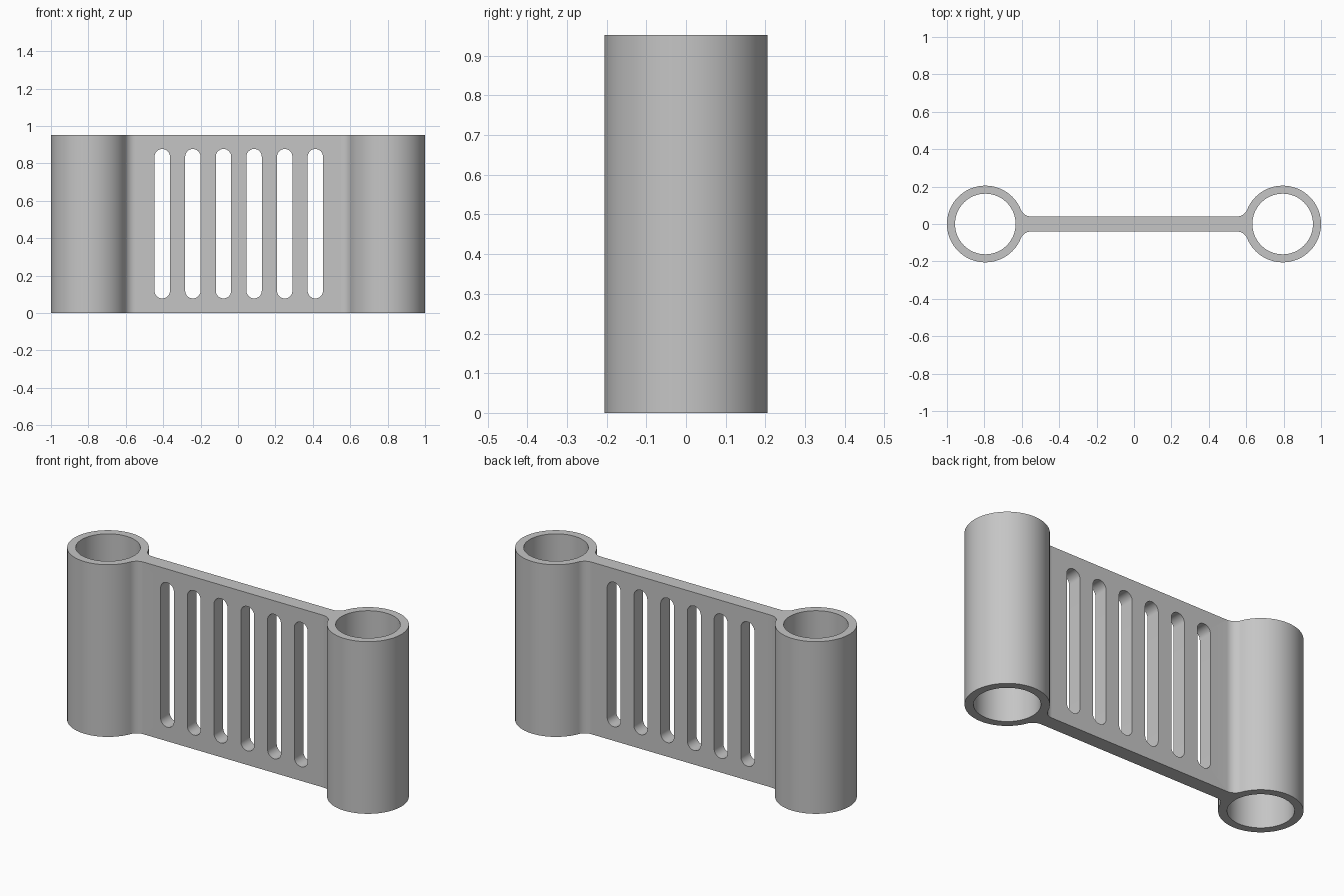
import bpy, bmesh
from math import sin, cos, pi, atan2, sqrt

H = 0.952                                  # overall height
TUBE_X, OUTER, BORE = 0.795, 0.205, 0.162  # tube position and radii
HALF_T, FILLET = 0.04, 0.06                # web half thickness, blend radius
SLOT_R, SLOT_LOW, SLOT_HIGH = 0.041, 0.078, 0.877

if "Cube" in bpy.data.objects:
    bpy.data.objects.remove(bpy.data.objects["Cube"])

grey = bpy.data.materials.new("plain grey")
grey.use_nodes = True
grey.diffuse_color = (0.56, 0.56, 0.56, 1)
grey.node_tree.nodes["Principled BSDF"].inputs["Base Color"].default_value = grey.diffuse_color


def arc(cx, cy, r, a0, a1, n):
    return [(cx + r * cos(a0 + (a1 - a0) * i / n), cy + r * sin(a0 + (a1 - a0) * i / n))
            for i in range(n + 1)]


def prism(name, points, vector):
    """Extrude a closed loop of 3D points along a vector."""
    bm = bmesh.new()
    face = bm.faces.new([bm.verts.new(p) for p in points])
    new = bmesh.ops.extrude_face_region(bm, geom=[face])["geom"]
    bmesh.ops.translate(bm, vec=vector, verts=[v for v in new if isinstance(v, bmesh.types.BMVert)])
    bmesh.ops.recalc_face_normals(bm, faces=bm.faces)
    mesh = bpy.data.meshes.new(name)
    bm.to_mesh(mesh)
    bm.free()
    mesh.materials.append(grey)
    ob = bpy.data.objects.new(name, mesh)
    bpy.context.collection.objects.link(ob)
    return ob


# Outline: right tube wall with blends into the web, then rotated half a turn
blend_y = HALF_T + FILLET
blend_x = TUBE_X - sqrt((OUTER + FILLET) ** 2 - blend_y ** 2)
lean = atan2(blend_y, TUBE_X - blend_x)
lower = arc(blend_x, -blend_y, FILLET, pi / 2, lean, 12)
wall = arc(TUBE_X, 0, OUTER, lean - pi, pi - lean, 80)
upper = arc(blend_x, blend_y, FILLET, -lean, -pi / 2, 12)
half = lower + wall[1:-1] + upper
outline = half + [(-x, -y) for x, y in half]
bracket = prism("tube_bracket", [(x, y, 0) for x, y in outline], (0, 0, H))

# Bores through both tubes
cutters = []
for side, x in (("left", TUBE_X), ("right", -TUBE_X)):
    ring = arc(x, 0, BORE, 0, 2 * pi, 80)[:-1]
    cutters.append(prism(side + "_bore_cutter", [(a, b, -0.1) for a, b in ring], (0, 0, H + 0.2)))

# Row of round-ended slots through the web
for i in range(6):
    x = -0.405 + 0.1637 * i
    loop = (arc(x, SLOT_HIGH - SLOT_R, SLOT_R, 0, pi, 20)
            + arc(x, SLOT_LOW + SLOT_R, SLOT_R, pi, 2 * pi, 20))
    cutters.append(prism(f"slot_cutter_{i + 1}", [(a, -0.15, b) for a, b in loop], (0, 0.3, 0)))

for cutter in cutters:
    cutter.hide_render = True
    mod = bracket.modifiers.new(cutter.name, "BOOLEAN")
    mod.operation, mod.solver, mod.object = "DIFFERENCE", "EXACT", cutter

# Apply the cuts and drop the cutters
bpy.context.view_layer.objects.active = bracket
bracket.select_set(True)
for mod in list(bracket.modifiers):
    bpy.ops.object.modifier_apply(modifier=mod.name)
for cutter in cutters:
    bpy.data.objects.remove(cutter)

# Smooth the round walls, keep the plane faces flat
bpy.ops.object.select_all(action="DESELECT")
bracket.select_set(True)
bpy.ops.object.shade_smooth_by_angle(angle=pi / 6)
for face in bracket.data.polygons:
    if face.area > 0.1:
        face.use_smooth = False
